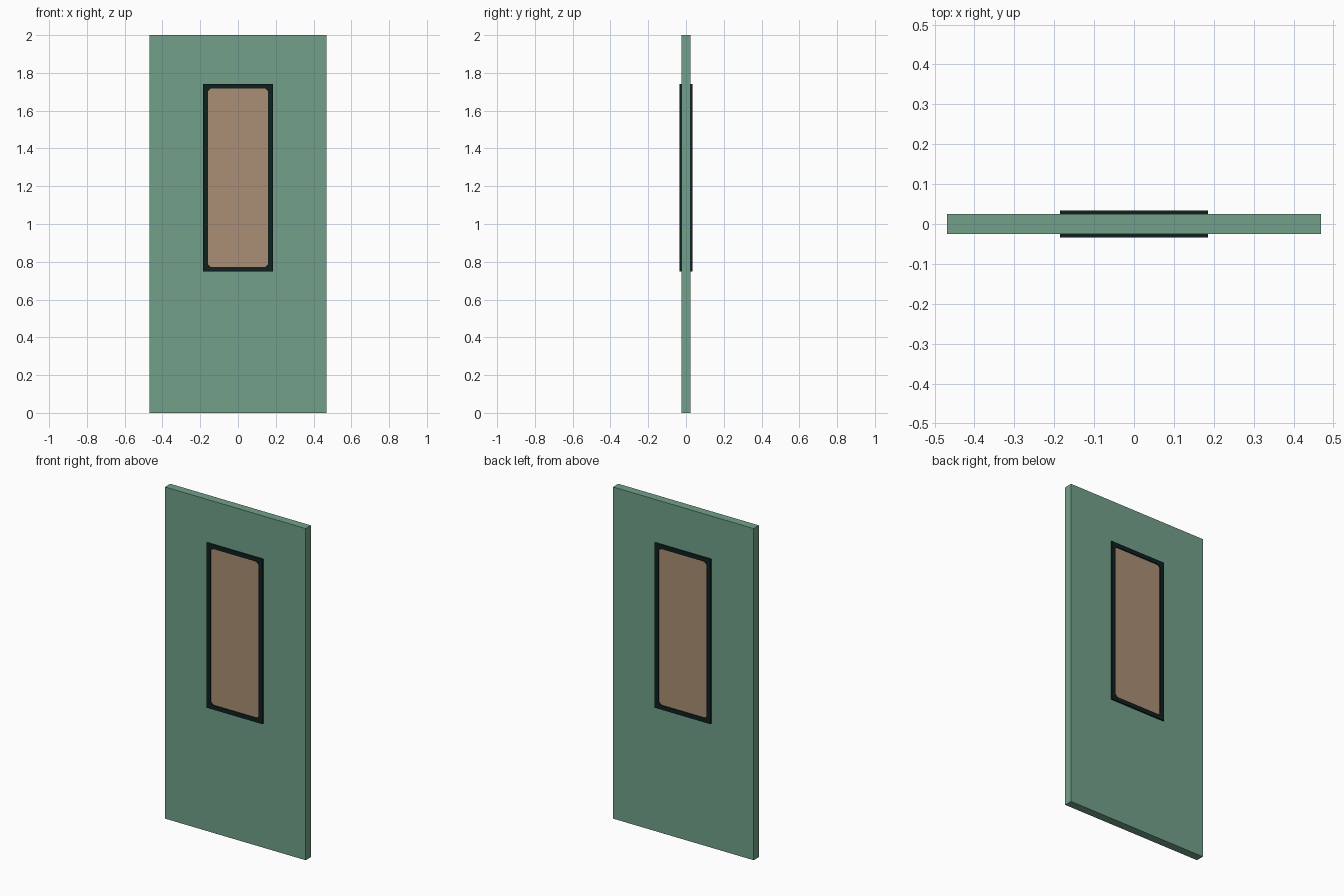
import bpy, bmesh

if "Cube" in bpy.data.objects:
    bpy.data.objects.remove(bpy.data.objects["Cube"])

def material(name, rgb):
    m = bpy.data.materials.new(name)
    lin = [(c / 255 / 12.92 if c < 10 else ((c / 255 + 0.055) / 1.055) ** 2.4) for c in rgb]
    m.diffuse_color = (*lin, 1)
    m.use_nodes = True
    m.node_tree.nodes["Principled BSDF"].inputs["Base Color"].default_value = m.diffuse_color
    return m

green = material("door green", (114, 160, 138))
dark = material("trim black green", (14, 32, 32))
tan = material("pane tan", (171, 143, 117))

def finish(name, bm, mat):
    bmesh.ops.recalc_face_normals(bm, faces=bm.faces)
    me = bpy.data.meshes.new(name)
    bm.to_mesh(me)
    bm.free()
    me.materials.append(mat)
    ob = bpy.data.objects.new(name, me)
    bpy.context.collection.objects.link(ob)
    return ob

def box(name, size, loc, mat):
    bm = bmesh.new()
    bmesh.ops.create_cube(bm, size=1)
    for v in bm.verts:
        v.co = [v.co[i] * size[i] + loc[i] for i in range(3)]
    return finish(name, bm, mat)

ZC = 1.245            # window centre height
OX, OZ = 0.186, 0.497  # outer half size of the trim
IX, IZ = 0.16, 0.472   # inner half size of the trim
CH = 0.015            # inner corner chamfer

def trim(name, y0, y1):
    bm = bmesh.new()
    outer, inner = [], []
    for sx, sz in ((-1, -1), (1, -1), (1, 1), (-1, 1)):
        outer.append(bm.verts.new((sx * OX, y0, ZC + sz * OZ)))
        a = bm.verts.new((sx * IX, y0, ZC + sz * (IZ - CH)))
        b = bm.verts.new((sx * (IX - CH), y0, ZC + sz * IZ))
        inner.append((a, b) if sx * sz > 0 else (b, a))
    # order each chamfer along the loop: incoming point, outgoing point
    for i in range(4):
        j = (i + 1) % 4
        bm.faces.new((outer[i], inner[i][0], inner[i][1]))
        bm.faces.new((outer[i], outer[j], inner[j][0], inner[i][1]))
    ext = bmesh.ops.extrude_face_region(bm, geom=bm.faces[:])
    for v in ext["geom"]:
        if isinstance(v, bmesh.types.BMVert):
            v.co.y = y1
    return finish(name, bm, dark)

# Door slab
box("door_slab", (0.938, 0.05, 2.0), (0, 0, 1.0), green)

# Window trim and pane on both faces
for side, s in (("front", -1), ("back", 1)):
    trim(f"{side}_window_trim", s * 0.0245, s * 0.034)
    box(f"{side}_window_pane", (2 * IX + 0.01, 0.003, 2 * IZ + 0.01), (0, s * 0.0255, ZC), tan)
